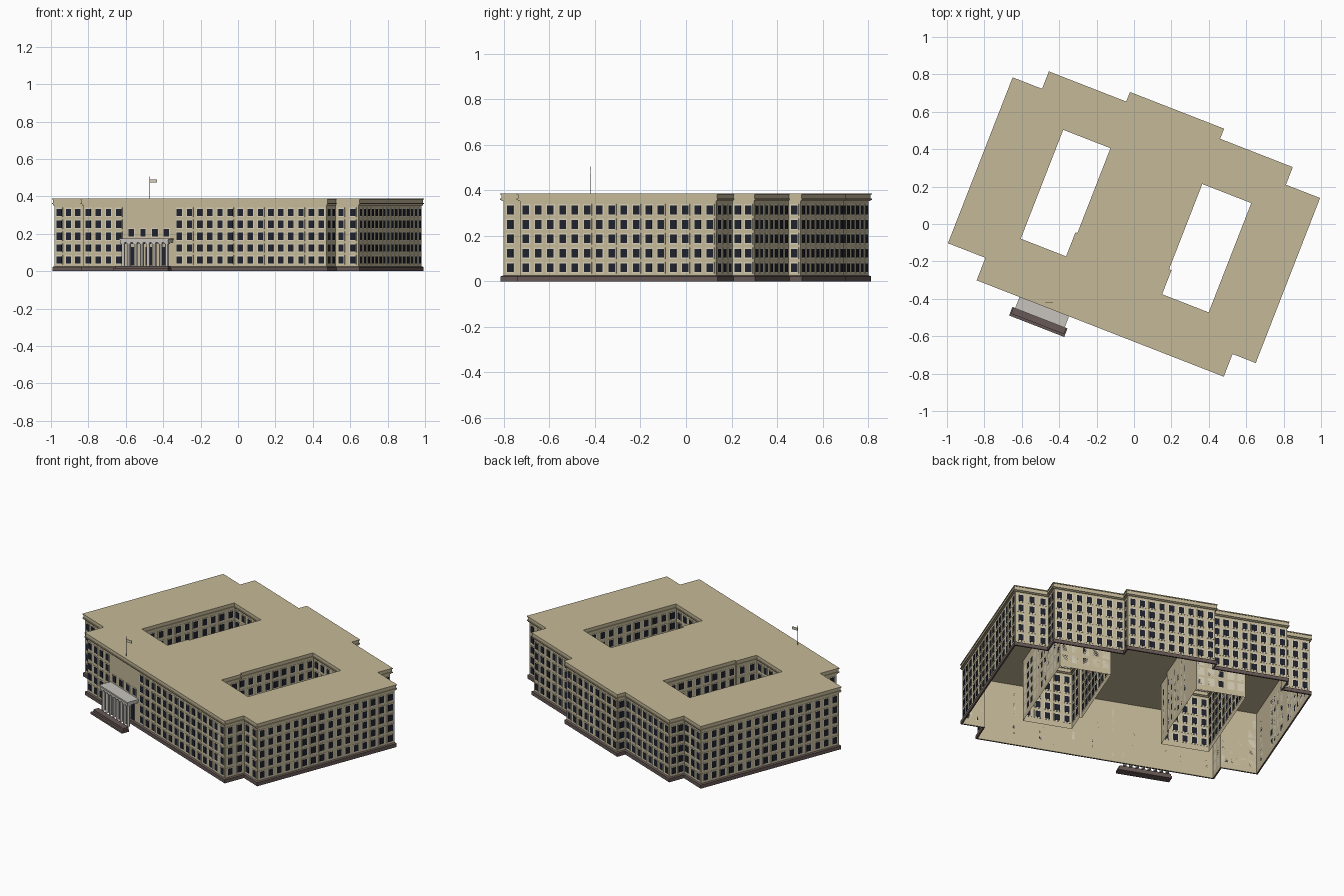
import bpy, bmesh
from math import radians
from mathutils import Matrix, Vector

if "Cube" in bpy.data.objects:
    bpy.data.objects.remove(bpy.data.objects["Cube"])

# The whole building is turned on its site
SITE = Matrix.Translation((0.004, -0.005, 0)) @ Matrix.Rotation(radians(-21.3), 4, "Z")


def material(name, rgb):
    m = bpy.data.materials.new(name)
    m.use_nodes = True
    color = (*rgb, 1)
    m.diffuse_color = color
    m.node_tree.nodes["Principled BSDF"].inputs["Base Color"].default_value = color
    return m


STONE = material("tan stone", (0.56, 0.485, 0.315))
TRIM = material("pale window trim", (0.67, 0.62, 0.47))
GLASS = material("dark glass", (0.014, 0.016, 0.026))
BASE = material("brown plinth stone", (0.135, 0.1, 0.092))
GREY = material("light grey stone", (0.57, 0.55, 0.51))
METAL = material("dark metal", (0.06, 0.055, 0.05))


def finish(bm, name, mat, matrix=SITE):
    me = bpy.data.meshes.new(name)
    bm.to_mesh(me)
    bm.free()
    me.materials.append(mat)
    ob = bpy.data.objects.new(name, me)
    ob.matrix_world = matrix
    bpy.context.collection.objects.link(ob)
    return ob


def add_box(bm, lo, hi):
    lo, hi = Vector(lo), Vector(hi)
    m = Matrix.Translation((lo + hi) / 2) @ Matrix.Diagonal((*(hi - lo), 1))
    bmesh.ops.create_cube(bm, size=1, matrix=m)


def add_cylinder(bm, x, y, z0, z1, r, sides):
    bmesh.ops.create_cone(bm, cap_ends=True, segments=sides, radius1=r, radius2=r,
                          depth=z1 - z0, matrix=Matrix.Translation((x, y, (z0 + z1) / 2)))


def edges_of(loop):
    return [(Vector(p), Vector(loop[(i + 1) % len(loop)])) for i, p in enumerate(loop)]


def outward(a, b):
    d = (b - a).normalized()
    return Vector((d.y, -d.x))


def offset(loop, d):
    """Move a right-angled loop outward by d."""
    normals = [outward(a, b) for a, b in edges_of(loop)]
    return [Vector(p) + d * (normals[i - 1] + normals[i]) for i, p in enumerate(loop)]


def sweep(bm, loop, profile):
    """Run a profile of (offset, height) points around a loop."""
    rings = [[bm.verts.new((p.x, p.y, z)) for p in offset(loop, d)] for d, z in profile]
    n = len(loop)
    for low, high in zip(rings, rings[1:]):
        for i in range(n):
            j = (i + 1) % n
            bm.faces.new((low[i], low[j], high[j], high[i]))


# Footprint at the cornice: outer loop anticlockwise, courtyards clockwise
OUTER = [(-.895, -.454), (-.68, -.454), (-.68, -.583), (.738, -.583),
         (.738, -.453), (.871, -.453), (.871, .494), (.675, .494),
         (.675, .595), (.258, .595), (.258, .653), (-.282, .653),
         (-.282, .598), (-.726, .598), (-.726, .498), (-.895, .498)]
LEFT_YARD = [(-.541, .335), (-.27, .335), (-.27, -.152), (-.281, -.152),
             (-.281, -.29), (-.541, -.29)]
RIGHT_YARD = [(.257, .335), (.538, .335), (.538, -.292), (.271, -.292),
              (.271, -.154), (.257, -.154)]
LOOPS = [OUTER, LEFT_YARD, RIGHT_YARD]
INSET, CORNICE, TOP = -0.011, 0.358, 0.387

# Walls
bm = bmesh.new()
for loop in LOOPS:
    sweep(bm, loop, [(INSET, 0), (INSET, TOP)])
finish(bm, "walls", STONE)

# Cornice and parapet
bm = bmesh.new()
for loop in LOOPS:
    sweep(bm, loop, [(INSET, CORNICE - .006), (-.005, CORNICE - .006), (-.005, CORNICE),
                     (0, CORNICE), (0, CORNICE + .006), (-.004, CORNICE + .006),
                     (-.004, TOP - .005), (0, TOP - .005), (0, TOP)])
finish(bm, "cornice", STONE)

# Flat roof with courtyard openings
bm = bmesh.new()
rim = []
for loop in LOOPS:
    vs = [bm.verts.new((*p, TOP)) for p in loop]
    rim += [bm.edges.new((v, vs[(i + 1) % len(vs)])) for i, v in enumerate(vs)]
bmesh.ops.triangle_fill(bm, edges=rim, use_beauty=True, normal=(0, 0, 1))
finish(bm, "roof", STONE)

# Plinth
bm = bmesh.new()
sweep(bm, OUTER, [(INSET, 0), (-.002, 0), (-.002, .022), (INSET, .026)])
finish(bm, "plinth", BASE)

# Windows: trim plates with glass plates on them
trim, glass = bmesh.new(), bmesh.new()


def wall_plate(bm, c, n, z, w, h, t):
    side = Vector((-n.y, n.x)) * w / 2
    a, b = c - side, c + side + n * t
    add_box(bm, (min(a.x, b.x), min(a.y, b.y), z - h / 2),
            (max(a.x, b.x), max(a.y, b.y), z + h / 2))


def window(c, n, z):
    wall_plate(trim, c, n, z, .041, .05, .002)
    wall_plate(glass, c, n, z, .03, .039, .0035)


for loop in LOOPS:
    for a, b in edges_of(offset(loop, INSET)):
        length, n = (b - a).length, outward(a, b)
        count = round(length / .0585)
        for i in range(count):
            c = a.lerp(b, (i + .5) / count)
            # Blank wall panel around the entrance
            if c.y < -.55 and -.45 < c.x < -.147:
                continue
            for row in range(5):
                window(c, n, .06 + .0635 * row)

# Entrance wall: a row of windows above the portico, doors under it
MID, WALL = -.292, -.583 - INSET
FRONT = Vector((0, -1))
for i in range(4):
    window(Vector((MID + (i - 1.5) * .067, WALL)), FRONT, .206)
for i in range(3):
    wall_plate(glass, Vector((MID + (i - 1) * .085, WALL)), FRONT, .08, .036, .1, .004)
finish(trim, "window_trim", TRIM)
finish(glass, "window_glass", GLASS)

# Portico with columns
bm = bmesh.new()
add_box(bm, (MID - .138, -.643, .152), (MID + .138, WALL, .166))
add_box(bm, (MID - .142, -.648, .166), (MID + .142, WALL, .175))
finish(bm, "portico_roof", GREY)
bm = bmesh.new()
for i in range(8):
    x = MID + (i - 3.5) * .036
    add_cylinder(bm, x, -.63, .02, .152, .01, 12)
    add_box(bm, (x - .012, -.642, .146), (x + .012, -.618, .152))
columns = finish(bm, "portico_columns", GREY)

# Entrance steps
bm = bmesh.new()
add_box(bm, (MID - .158, -.695, 0), (MID + .158, -.646, .013))
add_box(bm, (MID - .152, -.682, .013), (MID + .152, -.646, .027))
finish(bm, "entrance_steps", BASE)

# Flagpole and flag
bm = bmesh.new()
add_cylinder(bm, MID, -.56, TOP, .505, .002, 8)
pole = finish(bm, "flagpole", METAL)
base = SITE @ Vector((MID, -.56, 0))
bm = bmesh.new()
add_box(bm, (0, -.002, .474), (.038, .002, .49))
finish(bm, "flag", TRIM, Matrix.Translation(base))

# Smooth the round parts
bpy.ops.object.select_all(action="DESELECT")
for ob in (columns, pole):
    ob.select_set(True)
    bpy.context.view_layer.objects.active = ob
bpy.ops.object.shade_smooth_by_angle()
